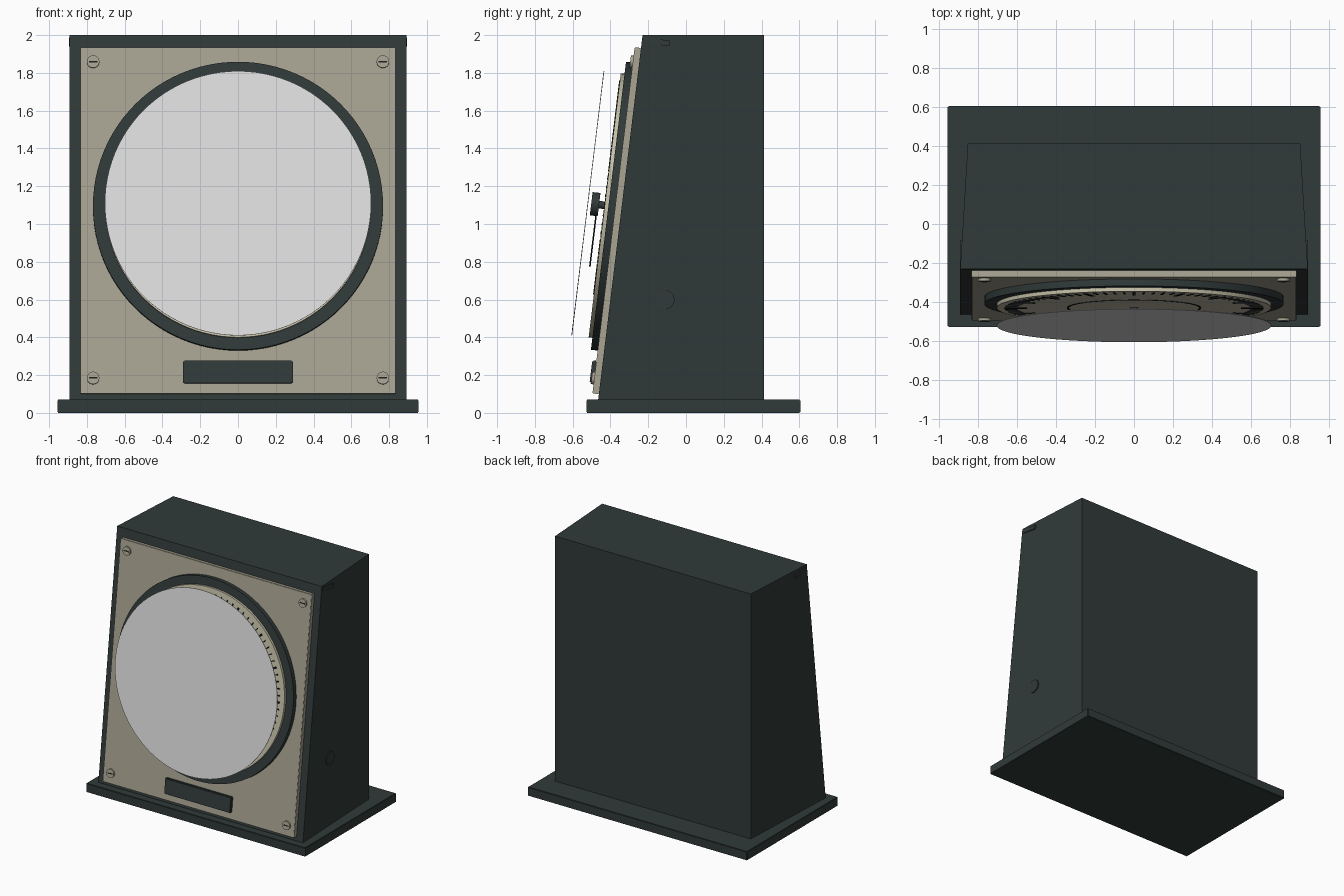
import bpy, bmesh, math
from mathutils import Matrix, Vector

if "Cube" in bpy.data.objects:
    bpy.data.objects.remove(bpy.data.objects["Cube"])


def mat(name, r, g, b):
    m = bpy.data.materials.new(name)
    m.diffuse_color = (r, g, b, 1)
    m.use_nodes = True
    m.node_tree.nodes["Principled BSDF"].inputs["Base Color"].default_value = m.diffuse_color
    return m


DARK = mat("dark green grey", 0.030, 0.043, 0.041)
PLATE = mat("stone beige", 0.395, 0.370, 0.290)
CREAM = mat("dial cream", 0.57, 0.54, 0.40)
BLACK = mat("ink black", 0.010, 0.012, 0.012)
GLASS = mat("pale glass", 0.74, 0.74, 0.74)

# Local frame of the sloping front: x right, y up the slope, z outwards
TILT = math.atan2(0.235, 1.93)
FACE = Matrix.Translation((0, -0.341, 1.088)) @ Matrix.Rotation(math.pi / 2 - TILT, 4, 'X')


def finish(bm, name, m, smooth=False):
    bmesh.ops.recalc_face_normals(bm, faces=bm.faces[:])
    me = bpy.data.meshes.new(name)
    bm.to_mesh(me)
    bm.free()
    me.materials.append(m)
    ob = bpy.data.objects.new(name, me)
    bpy.context.collection.objects.link(ob)
    if smooth:
        bpy.ops.object.select_all(action='DESELECT')
        ob.select_set(True)
        bpy.context.view_layer.objects.active = ob
        bpy.ops.object.shade_smooth_by_angle(angle=math.radians(35))
    return ob


def add_box(bm, lo, hi, mtx=Matrix()):
    lo, hi = Vector(lo), Vector(hi)
    bmesh.ops.create_cube(bm, size=1, matrix=mtx @ Matrix.Translation((lo + hi) / 2)
                          @ Matrix.Diagonal((*(hi - lo), 1)))


def box(name, m, lo, hi, mtx=Matrix(), bevel=0):
    bm = bmesh.new()
    add_box(bm, lo, hi, mtx)
    if bevel:
        bmesh.ops.bevel(bm, geom=bm.edges[:], offset=bevel, segments=2, affect='EDGES')
    return finish(bm, name, m)


def disc(name, m, r, z0, z1, mtx=FACE, x=0, y=0, seg=96):
    bm = bmesh.new()
    bmesh.ops.create_cone(bm, cap_ends=True, segments=seg, radius1=r, radius2=r, depth=z1 - z0,
                          matrix=mtx @ Matrix.Translation((x, y, (z0 + z1) / 2)))
    return finish(bm, name, m, True)


def ring(name, m, r0, r1, z0, z1, seg=96):
    bm = bmesh.new()
    prof = [(r0, z0), (r1, z0), (r1, z1), (r0, z1)]
    rows = [[bm.verts.new(FACE @ Vector((r * math.cos(a), r * math.sin(a), z))) for r, z in prof]
            for a in (2 * math.pi * i / seg for i in range(seg))]
    for i in range(seg):
        p, q = rows[i], rows[(i + 1) % seg]
        for k in range(4):
            bm.faces.new((p[k], q[k], q[(k + 1) % 4], p[(k + 1) % 4]))
    return finish(bm, name, m, True)


# Base slab
box("base", DARK, (-0.956, -0.528, 0), (0.956, 0.605, 0.07), bevel=0.004)

# Case: sloping front, sides narrowing slightly to the back
bm = bmesh.new()
side = [(-0.465, 0.07, 0.892), (0.412, 0.07, 0.853), (0.412, 2.0, 0.853), (-0.23, 2.0, 0.892)]
left = [bm.verts.new((-w, y, z)) for y, z, w in side]
right = [bm.verts.new((w, y, z)) for y, z, w in side]
bm.faces.new(left)
bm.faces.new(right)
for k in range(4):
    j = (k + 1) % 4
    bm.faces.new((left[k], left[j], right[j], right[k]))
finish(bm, "case", DARK)

# Front plate, bezel and dial
box("front_plate", PLATE, (-0.835, -0.996, 0), (0.835, 0.850, 0.034), FACE, bevel=0.003)
ring("bezel", DARK, 0.66, 0.768, 0.03, 0.070)
disc("dial", CREAM, 0.704, 0.034, 0.090)
ring("dial_inner_line", BLACK, 0.335, 0.345, 0.088, 0.092)

# Dial ticks sweeping 270 degrees, with longer major ones
bm = bmesh.new()
for i in range(61):
    a = math.radians(-45 + 270 * i / 60)
    major = i % 5 == 0
    w = 0.008 if major else 0.004
    add_box(bm, (0.55 if major else 0.60, -w, 0.088), (0.665, w, 0.094),
            FACE @ Matrix.Rotation(a, 4, 'Z'))
finish(bm, "dial_ticks", BLACK)

# Needle resting low left, and its hub
box("needle", BLACK, (-0.05, -0.010, 0.125), (0.46, 0.010, 0.133),
    FACE @ Matrix.Rotation(math.radians(225), 4, 'Z'))
disc("hub", DARK, 0.062, 0.120, 0.162, seg=48)
disc("hub_post", DARK, 0.02, 0.085, 0.125, seg=24)

# Cover glass
disc("glass", GLASS, 0.705, 0.178, 0.182)

# Blank label plate
box("label_plate", DARK, (-0.29, -0.944, 0.03), (0.29, -0.822, 0.056), FACE, bevel=0.006)

# Corner screws with slots
for sx in (-1, 1):
    for y, row in ((0.772, "top"), (-0.915, "bottom")):
        tag = row + ("_left" if sx < 0 else "_right")
        disc("screw_" + tag, PLATE, 0.033, 0.03, 0.048, x=sx * 0.767, y=y, seg=32)
        box("screw_slot_" + tag, BLACK, (-0.022, -0.004, 0.046), (0.022, 0.004, 0.049),
            FACE @ Matrix.Translation((sx * 0.767, y, 0)))

# Side catches near the top, one each side
for sx, tag in ((-1, "left"), (1, "right")):
    box("side_catch_" + tag, DARK, (-0.012, -0.068, -0.015), (0.012, 0.068, 0.015),
        Matrix.Translation((sx * 0.882, -0.153, 1.964)) @ Matrix.Rotation(-TILT, 4, 'X'))

# Round plug on the right side
disc("side_plug", DARK, 0.051, -0.02, 0.008, Matrix.Translation((0.876, -0.112, 0.60))
     @ Matrix.Rotation(math.pi / 2, 4, 'Y') , seg=40)
